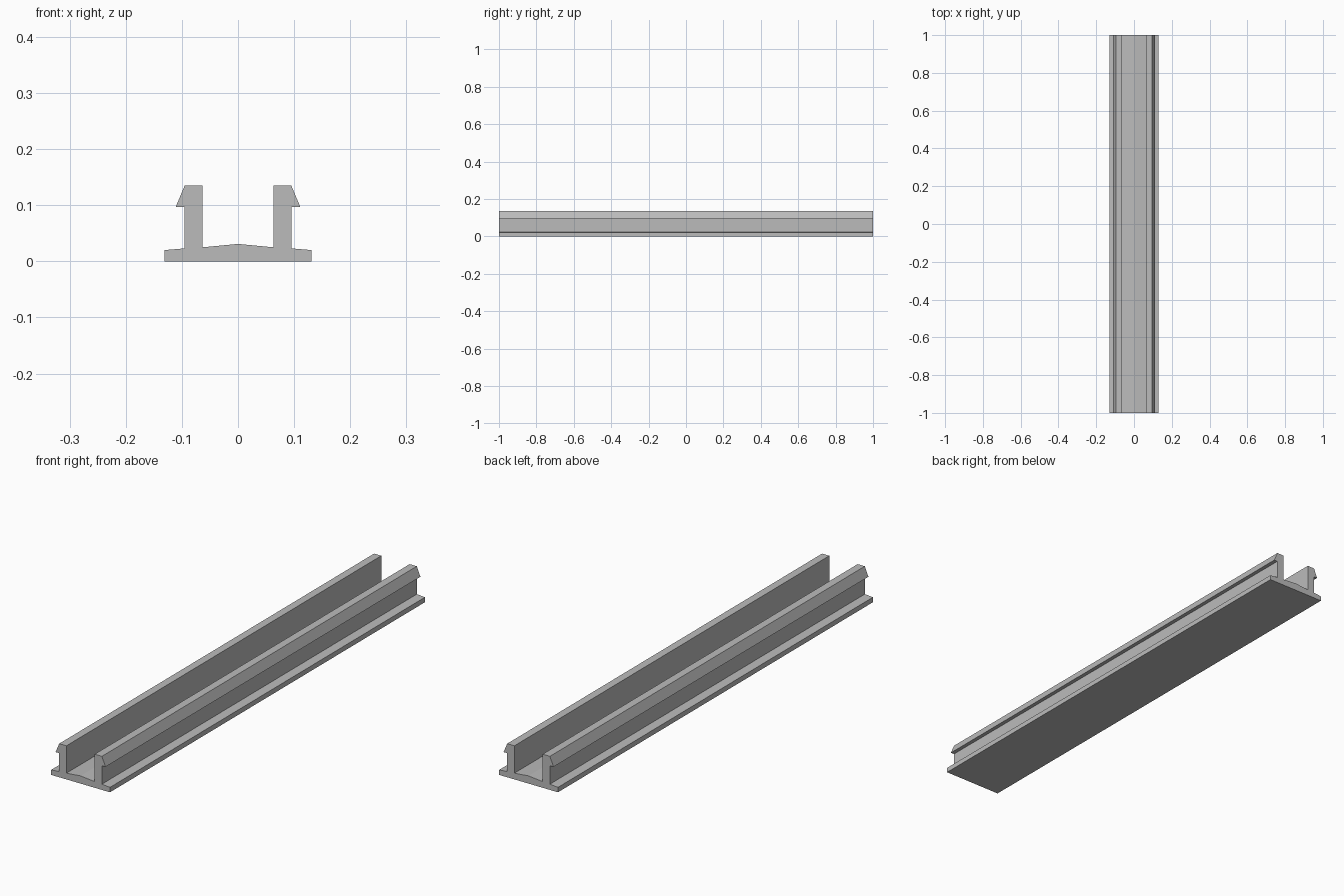
import bpy
import bmesh

if "Cube" in bpy.data.objects:
    bpy.data.objects.remove(bpy.data.objects["Cube"], do_unlink=True)

LENGTH = 2.0

# Plain grey material
grey = bpy.data.materials.new("plain grey")
grey.use_nodes = True
colour = (0.5, 0.5, 0.5, 1.0)
grey.diffuse_color = colour
grey.node_tree.nodes["Principled BSDF"].inputs["Base Color"].default_value = colour

# Right half of the cross-section, from base corner to the central ridge
half = [
    (0.131, 0.0),     # base corner
    (0.131, 0.02),    # flange edge
    (0.095, 0.023),   # wall foot, outside
    (0.095, 0.097),   # under the clip lip
    (0.111, 0.097),   # lip tip
    (0.095, 0.135),   # wall top, outside
    (0.063, 0.135),   # wall top, inside
    (0.063, 0.025),   # wall foot, inside
]
ridge = [(0.0, 0.031)]
profile = half + ridge + [(-x, z) for x, z in reversed(half)]

# Extrude the mirrored section along the rail
bm = bmesh.new()
section = bm.faces.new([bm.verts.new((x, -LENGTH / 2, z)) for x, z in profile])
extruded = bmesh.ops.extrude_face_region(bm, geom=[section], use_keep_orig=True)
end_verts = [g for g in extruded["geom"] if isinstance(g, bmesh.types.BMVert)]
bmesh.ops.translate(bm, verts=end_verts, vec=(0, LENGTH, 0))
bmesh.ops.recalc_face_normals(bm, faces=bm.faces)

mesh = bpy.data.meshes.new("clip_rail")
bm.to_mesh(mesh)
bm.free()
mesh.materials.append(grey)
rail = bpy.data.objects.new("clip_rail", mesh)
bpy.context.collection.objects.link(rail)
